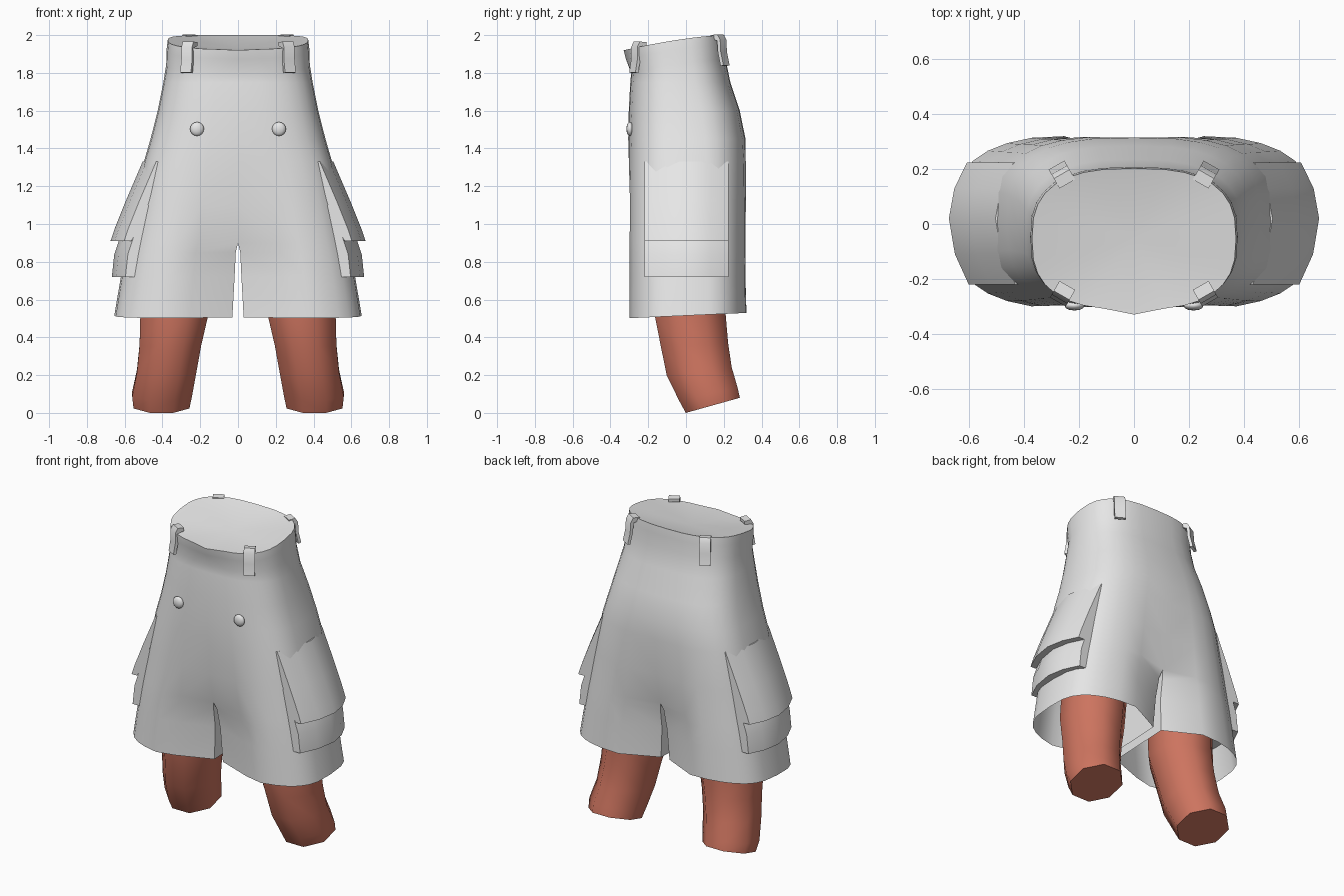
import bpy, bmesh, math
from mathutils import Vector

cube = bpy.data.objects.get("Cube")
if cube:
    bpy.data.objects.remove(cube, do_unlink=True)


def material(name, rgb):
    m = bpy.data.materials.new(name)
    m.use_nodes = True
    m.diffuse_color = (*rgb, 1)
    bsdf = next(n for n in m.node_tree.nodes if n.type == 'BSDF_PRINCIPLED')
    bsdf.inputs["Base Color"].default_value = (*rgb, 1)
    return m


CLOTH = material("grey cloth", (0.8, 0.8, 0.8))
SKIN = material("red skin", (0.61, 0.175, 0.115))


def finish(name, bm, mat, angle=45):
    bmesh.ops.recalc_face_normals(bm, faces=bm.faces[:])
    mesh = bpy.data.meshes.new(name)
    bm.to_mesh(mesh)
    bm.free()
    mesh.materials.append(mat)
    ob = bpy.data.objects.new(name, mesh)
    bpy.context.collection.objects.link(ob)
    bpy.ops.object.select_all(action='DESELECT')
    ob.select_set(True)
    bpy.context.view_layer.objects.active = ob
    bpy.ops.object.shade_smooth_by_angle(angle=math.radians(angle))
    return ob


def bridge(bm, a, b, closed):
    n = len(a)
    for i in range(n if closed else n - 1):
        j = (i + 1) % n
        bm.faces.new((a[i], a[j], b[j], b[i]))


def loft(name, rings, mat, angle=45):
    """Closed rings joined in order, both ends capped."""
    bm = bmesh.new()
    loops = [[bm.verts.new(p) for p in ring] for ring in rings]
    for a, b in zip(loops, loops[1:]):
        bridge(bm, a, b, True)
    bm.faces.new(loops[0])
    bm.faces.new(loops[-1])
    return finish(name, bm, mat, angle)


# Shorts: half of the garment as stacked arcs, then mirrored
ARC, INNER = 16, 5


def arc(z, x0, hx, yf, yb, n, pinch=0.0, pleat=0.0, peak=0.0, zfun=None):
    pts = []
    yc, ry = (yf + yb) / 2, (yb - yf) / 2
    for i in range(ARC + 1):
        a = math.pi * (i / ARC - 0.5)
        c, s = max(0.0, math.cos(a)), math.sin(a)
        x = x0 if i in (0, ARC) else x0 + (hx - x0) * c ** (2 / n)
        y = yc + ry * math.copysign(abs(s) ** (2 / n), s)
        w = max(0.0, 1 - x / 0.32)
        y -= (y - yc) * pinch * w * w
        if i == 1:
            y += pleat
        if i == 0:
            y -= peak
        pts.append((x, y, zfun(y) if zfun else z))
    return pts


def rim(drop):
    return lambda y: 2.0 - drop - 0.08 * max(0, (0.2 - y) / 0.53) ** 1.5


def hem(y):
    return 0.515 + 0.045 * y


upper = [
    arc(0, 0, 0.372, -0.312, 0.203, 2.7, peak=0.018, zfun=rim(0)),
    arc(0, 0, 0.378, -0.308, 0.208, 2.7, peak=0.01, zfun=rim(0.05)),
    arc(0, 0, 0.380, -0.290, 0.210, 2.7, zfun=rim(0.13)),
    arc(1.75, 0, 0.395, -0.295, 0.235, 2.7),
    arc(1.60, 0, 0.425, -0.303, 0.285, 2.8),
    arc(1.45, 0, 0.463, -0.306, 0.315, 2.9),
    arc(1.33, 0, 0.498, -0.308, 0.322, 3.0, pinch=0.02),
    arc(1.10, 0, 0.545, -0.312, 0.325, 3.1, pinch=0.08, pleat=0.01),
    arc(0.90, 0, 0.585, -0.314, 0.325, 3.2, pinch=0.2, pleat=0.02),
]
lower = [
    arc(0.85, 0.012, 0.595, -0.314, 0.326, 3.2, pinch=0.28, pleat=0.024),
    arc(0.72, 0.018, 0.620, -0.314, 0.327, 3.2, pinch=0.38, pleat=0.028),
    arc(0, 0.030, 0.655, -0.316, 0.330, 3.2, pinch=0.45, pleat=0.03, zfun=hem),
]


def inseam(row):
    f, b = Vector(row[0]), Vector(row[-1])
    return [tuple(b.lerp(f, k / INNER)) for k in range(1, INNER)]


bm = bmesh.new()
rows = [[bm.verts.new(p) for p in r] for r in upper]
centre = bm.verts.new((0, -0.05, 1.93))
for a, b in zip(rows[0], rows[0][1:]):
    bm.faces.new((a, b, centre))
for a, b in zip(rows, rows[1:]):
    bridge(bm, a, b, False)
loops = [rows[-1] + [bm.verts.new(p) for p in inseam(upper[-1])]]
loops += [[bm.verts.new(p) for p in r + inseam(r)] for r in lower]
for a, b in zip(loops, loops[1:]):
    bridge(bm, a, b, True)
bmesh.ops.mirror(bm, geom=bm.verts[:] + bm.edges[:] + bm.faces[:],
                 merge_dist=0.0005, axis='X')
bmesh.ops.remove_doubles(bm, verts=bm.verts[:], dist=0.0005)
finish("shorts", bm, CLOTH, 50)

# Cargo pocket outline in plan: y and how far the face falls back from its middle
PLAN = [(-0.22, 0.072), (-0.11, 0.022), (0.02, 0.0), (0.13, 0.02), (0.225, 0.066)]


def pocket_ring(side, z, outer, inner):
    ring = [(-0.22, inner)] + [(y, outer - d) for y, d in PLAN] + [(0.225, inner)]
    return [(side * x, y, z) for y, x in ring]


def tube_ring(side, z, cx, cy, rx, ry, tilt, sides=8):
    ring = []
    for i in range(sides):
        a = math.tau * (i + 0.5) / sides
        k = 1 / math.cos(math.pi / sides)
        dx, dy = rx * k * math.cos(a), ry * k * math.sin(a)
        ring.append((side * (cx + dx), cy + dy, z + tilt * dy))
    return ring


FLAP = [(1.33, 0.505, 0.42), (1.12, 0.595, 0.47), (0.97, 0.655, 0.53), (0.91, 0.675, 0.565)]
POUCH = [(1.10, 0.570, 0.44), (0.90, 0.635, 0.46), (0.84, 0.655, 0.48), (0.72, 0.668, 0.48)]
LEG = [(0.80, 0.32, 0.03, 0.185, 0.185, 0), (0.52, 0.337, 0.022, 0.18, 0.188, 0),
       (0.36, 0.358, 0.045, 0.163, 0.178, 0.05), (0.22, 0.378, 0.07, 0.157, 0.172, 0.12),
       (0.10, 0.402, 0.118, 0.158, 0.155, 0.22), (0.04, 0.405, 0.142, 0.148, 0.143, 0.28)]

# Belt loop side profile: distance out from the cloth, height below the top
LOOP = [(-0.03, 0.0), (0.012, 0.004), (0.026, -0.025), (0.022, -0.09), (0.03, -0.16),
        (0.012, -0.163), (0.004, -0.09), (0.006, -0.03), (-0.03, -0.02)]


def belt_loop(name, pos, out, lean):
    out = Vector(out).normalized()
    tan = Vector((-out.y, out.x, 0))
    rings = []
    for w in (-0.033, 0.033):
        rings.append([Vector(pos) + out * (o - lean * h) + tan * w + Vector((0, 0, h))
                      for o, h in LOOP])
    loft(name, rings, CLOTH, 35)


for side, tag in ((1, "left"), (-1, "right")):
    loft(f"{tag}_pocket_flap", [pocket_ring(side, *r) for r in FLAP], CLOTH, 40)
    loft(f"{tag}_pocket_pouch", [pocket_ring(side, *r) for r in POUCH], CLOTH, 40)
    loft(f"{tag}_leg", [tube_ring(side, *r) for r in LEG], SKIN, 50)
    belt_loop(f"{tag}_front_belt_loop", (side * 0.258, -0.25, 1.962),
              (side * 0.5, -0.87, 0), 0.06)
    belt_loop(f"{tag}_back_belt_loop", (side * 0.258, 0.172, 2.0),
              (side * 0.5, 0.87, 0), 0.12)

    # Domed button
    bm = bmesh.new()
    bmesh.ops.create_uvsphere(bm, u_segments=12, v_segments=8, radius=0.037)
    bmesh.ops.scale(bm, vec=(1, 0.5, 1), verts=bm.verts[:])
    bmesh.ops.translate(bm, vec=(side * 0.217, -0.297, 1.503), verts=bm.verts[:])
    finish(f"{tag}_button", bm, CLOTH, 60)
